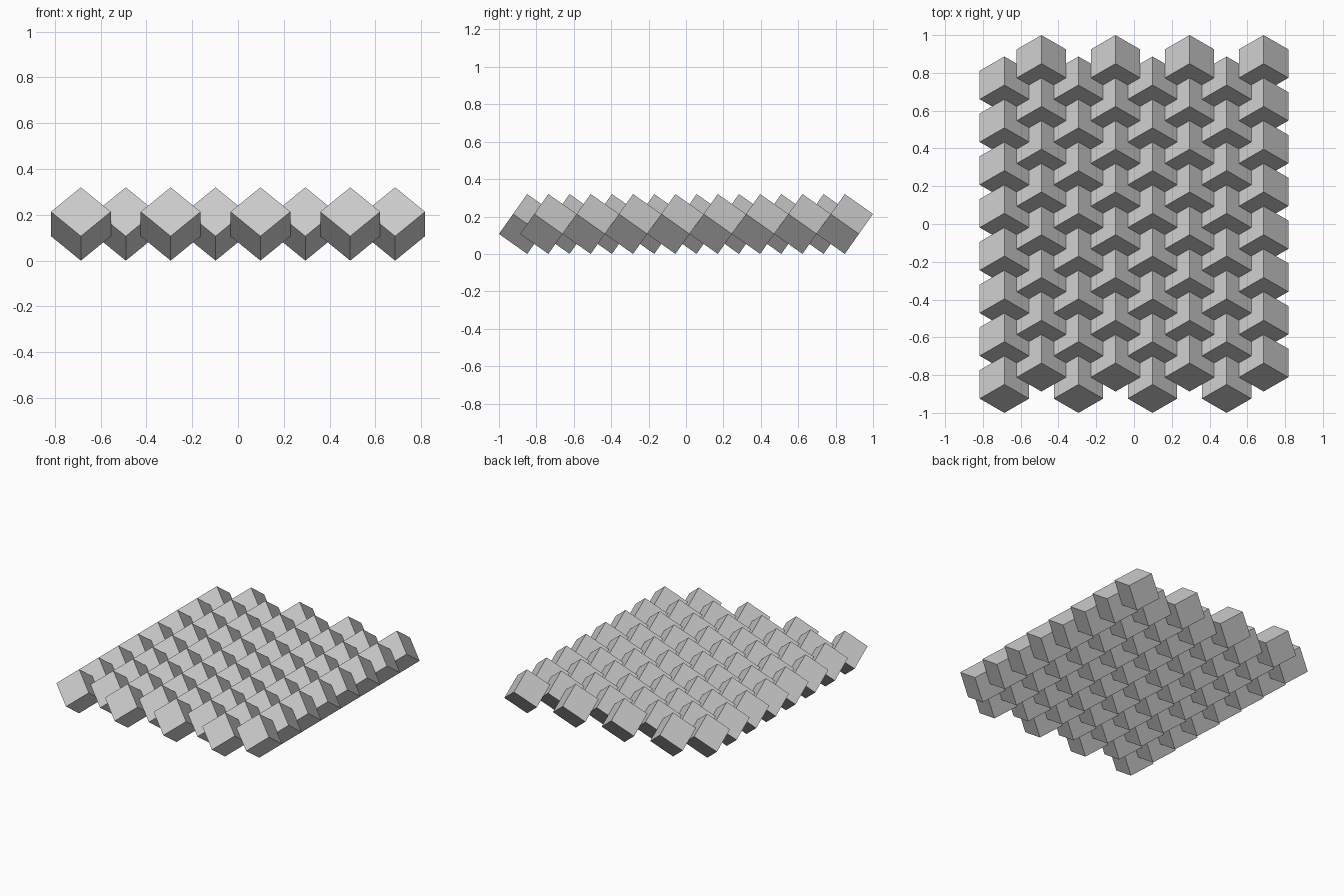
import bpy, bmesh, math
from mathutils import Matrix, Vector

if "Cube" in bpy.data.objects:
    bpy.data.objects.remove(bpy.data.objects["Cube"])

ROWS, COLS = 8, 8
R = 2 / 13.25                      # plan radius of a cube standing on its corner
EDGE = R * math.sqrt(1.5)
H = EDGE * math.sqrt(3)            # corner-to-corner height
STEP_Y = 1.5 * R                   # triangular grid spacing
STEP_X = STEP_Y * math.sqrt(3) / 2

grey = bpy.data.materials.new("light grey")
grey.diffuse_color = (0.6, 0.6, 0.6, 1)
grey.use_nodes = True
grey.node_tree.nodes["Principled BSDF"].inputs["Base Color"].default_value = grey.diffuse_color

# Shared cube mesh, tipped so one long diagonal is vertical
edges = [Vector((R * math.cos(math.radians(a)), R * math.sin(math.radians(a)), H / 3))
         for a in (270, 30, 150)]
tilt = Matrix([e.normalized() for e in edges]).transposed().to_4x4()
mesh = bpy.data.meshes.new("tipped_cube")
bm = bmesh.new()
bmesh.ops.create_cube(bm, size=EDGE, matrix=tilt)
bm.to_mesh(mesh)
bm.free()
mesh.materials.append(grey)

# Staggered columns of cubes: every second column sits half a step further back
for c in range(COLS):
    for r in range(ROWS):
        cube = bpy.data.objects.new(f"cube_column{c + 1}_row{r + 1}", mesh)
        cube.location = ((c - (COLS - 1) / 2) * STEP_X,
                         -1 + R + (r + 0.5 * (c % 2)) * STEP_Y,
                         H / 2)
        bpy.context.collection.objects.link(cube)
